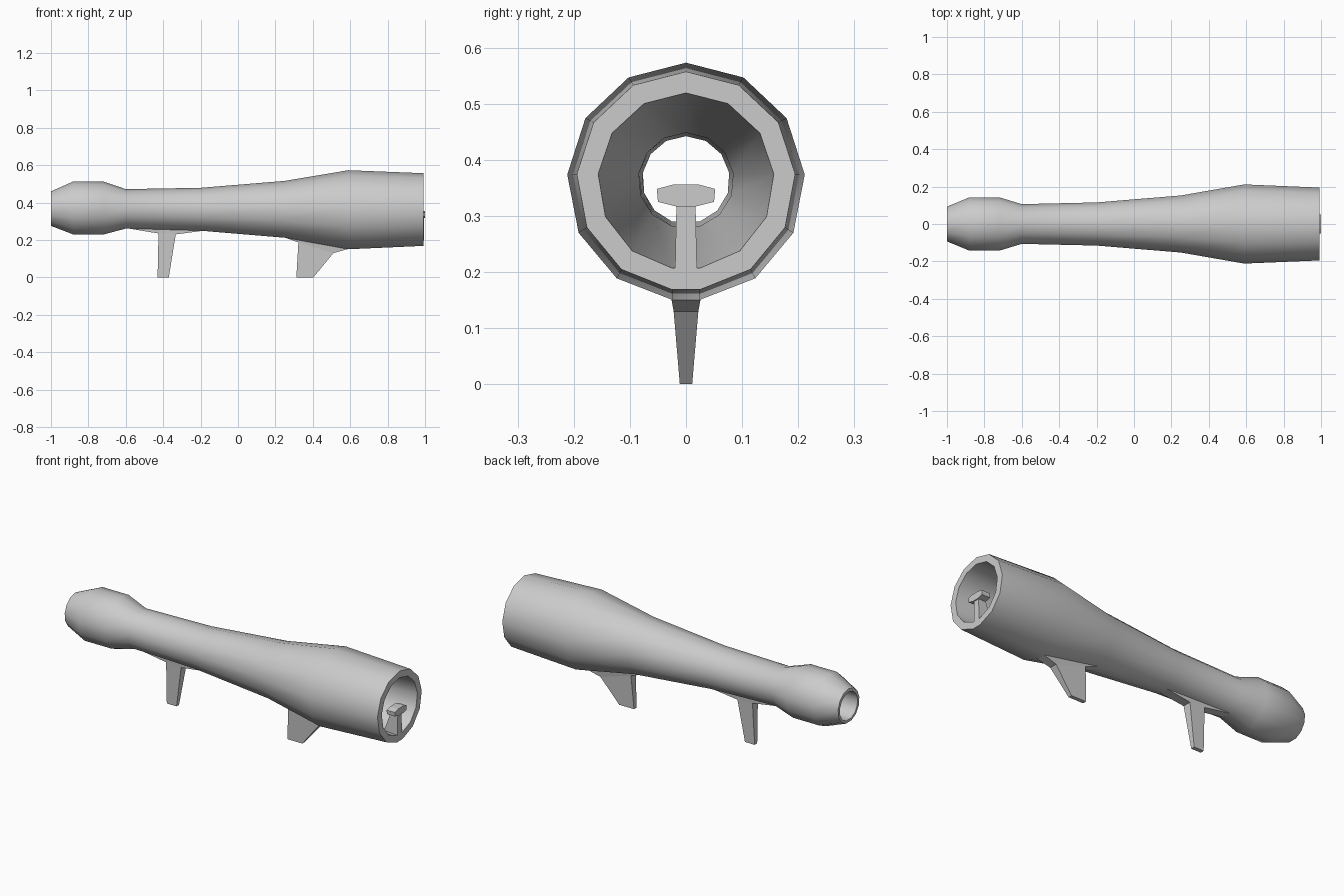
import bpy, bmesh
from math import sin, cos, asin, pi, radians

if "Cube" in bpy.data.objects:
    bpy.data.objects.remove(bpy.data.objects["Cube"])


def finish(name, bm, smooth=None):
    bmesh.ops.recalc_face_normals(bm, faces=bm.faces)
    me = bpy.data.meshes.new(name)
    bm.to_mesh(me)
    bm.free()
    ob = bpy.data.objects.new(name, me)
    bpy.context.collection.objects.link(ob)
    if smooth:
        bpy.ops.object.select_all(action='DESELECT')
        ob.select_set(True)
        bpy.context.view_layer.objects.active = ob
        bpy.ops.object.shade_smooth_by_angle(angle=radians(smooth))
    return ob


def loft(name, rings, closed=False, smooth=None):
    """Bridge rings of equal point count; closed joins last to first, else caps."""
    bm = bmesh.new()
    vs = [[bm.verts.new(p) for p in r] for r in rings]
    n = len(vs[0])
    for i in range(len(vs) if closed else len(vs) - 1):
        a, b = vs[i], vs[(i + 1) % len(vs)]
        for k in range(n):
            m = (k + 1) % n
            bm.faces.new((a[k], a[m], b[m], b[k]))
    if not closed:
        bm.faces.new(vs[0])
        bm.faces.new(vs[-1])
    return finish(name, bm, smooth)


def ring(x, r, zc, half=0.025):
    """13-sided ring: point at the top, narrow flat at the bottom."""
    step = (pi - asin(half / r)) / 6
    return [(x, r * sin(k * step), zc + r * cos(k * step)) for k in range(-6, 7)]


def plate(name, levels):
    """Tapered fin from (x_back, z_back, x_front, z_front, half_width) levels."""
    return loft(name, [[(a, -w, za), (b, -w, zb), (b, w, zb), (a, w, za)]
                       for a, za, b, zb, w in levels])


# hollow launch tube: outer skin back to front, then the bore front to back
tube = [(-1, .094, .366), (-.88, .143, .37), (-.72, .143, .37), (-.6, .107, .365),
        (-.2, .116, .363), (.25, .153, .363), (.59, .212, .361), (.993, .195, .362),
        (.993, .157, .362), (-.2, .085, .363), (-.6, .083, .364), (-1, .078, .364)]
loft("tube", [ring(*t) for t in tube], closed=True, smooth=35)

# rear grip and front grip
plate("rear_grip", [(-.43, 0, -.37, 0, .011), (-.425, .235, -.333, .23, .024),
                    (-.59, .262, -.18, .25, .026), (-.59, .272, -.18, .26, .026)])
plate("front_grip", [(.312, 0, .403, 0, .011), (.323, .187, .51, .13, .022),
                     (.25, .213, .59, .152, .026), (.25, .223, .59, .162, .026)])

# sight post rising from the inside of the muzzle
plate("sight_post", [(.9, .18, .993, .18, .02), (.95, .32, .994, .32, .017)])

# sight head
half = [(.018, .317), (.05, .325), (.052, .348), (.022, .356)]
section = half + [(-y, z) for y, z in reversed(half)]
loft("sight_head", [[(x, y, z) for y, z in section] for x in (.95, 1.0)])
